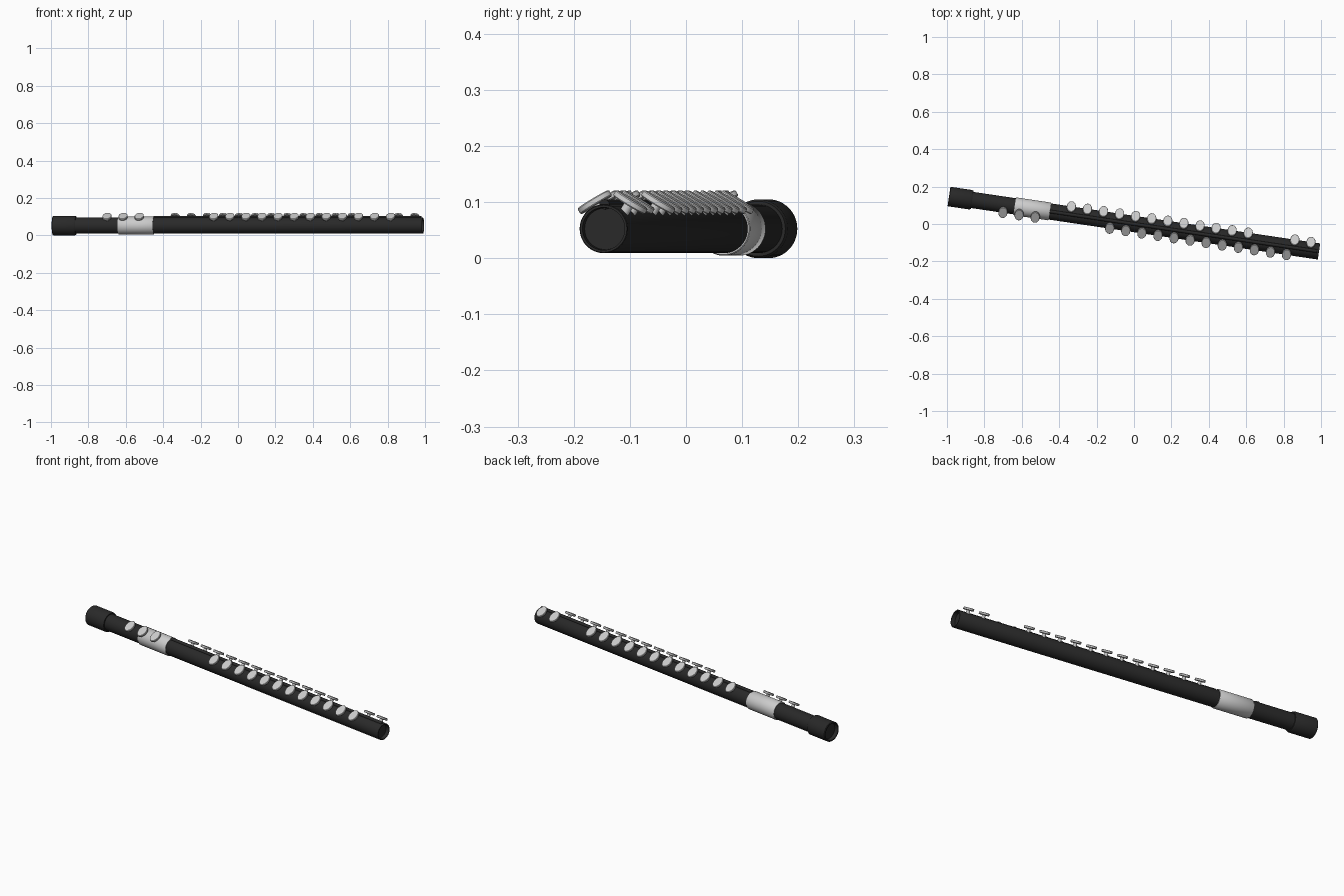
import bpy, bmesh, math
from mathutils import Matrix, Vector

if "Cube" in bpy.data.objects:
    bpy.data.objects.remove(bpy.data.objects["Cube"])

CZ = 0.0525                                   # height of the tube axis
TURN = Matrix.Rotation(math.radians(-8.45), 4, 'Z')
ALONG = Matrix.Rotation(math.radians(90), 4, 'Y')


def material(name, v):
    m = bpy.data.materials.new(name)
    m.diffuse_color = (v, v, v, 1)
    m.use_nodes = True
    m.node_tree.nodes["Principled BSDF"].inputs["Base Color"].default_value = m.diffuse_color
    return m


BLACK = material("black_wood", 0.022)
SILVER = material("silver", 0.6)


def lathe(name, profile, matrix, mat, sides=48):
    """Revolve (radius, height) points about z; radius 0 closes the end."""
    bm = bmesh.new()
    rings = []
    for r, h in profile:
        if r == 0:
            rings.append([bm.verts.new((0, 0, h))] * sides)
        else:
            rings.append([bm.verts.new((r * math.cos(a), r * math.sin(a), h))
                          for a in (2 * math.pi * i / sides for i in range(sides))])
    for lo, hi in zip(rings, rings[1:]):
        for i in range(sides):
            j = (i + 1) % sides
            quad = list(dict.fromkeys((lo[i], lo[j], hi[j], hi[i])))
            bm.faces.new(quad)
    bmesh.ops.recalc_face_normals(bm, faces=bm.faces)
    me = bpy.data.meshes.new(name)
    bm.to_mesh(me)
    bm.free()
    me.materials.append(mat)
    ob = bpy.data.objects.new(name, me)
    bpy.context.collection.objects.link(ob)
    ob.matrix_world = TURN @ matrix
    bpy.ops.object.select_all(action='DESELECT')
    ob.select_set(True)
    bpy.context.view_layer.objects.active = ob
    bpy.ops.object.shade_smooth_by_angle(angle=math.radians(35))
    return ob


AXIS = Matrix.Translation((0, 0, CZ)) @ ALONG

# Tube sections, with recessed open ends
lathe("end_cap", [(0, -0.98), (0.043, -0.98), (0.045, -1.0), (0.050, -1.0), (0.0525, -0.997),
                  (0.0525, -0.882), (0.049, -0.875), (0, -0.875)], AXIS, BLACK)
lathe("neck", [(0, -0.89), (0.0435, -0.89), (0.0435, -0.63), (0, -0.63)], AXIS, BLACK)
lathe("metal_sleeve", [(0, -0.645), (0.046, -0.645), (0.048, -0.642),
                       (0.048, -0.458), (0.046, -0.455), (0, -0.455)], AXIS, SILVER)
lathe("body", [(0, -0.47), (0.0435, -0.47), (0.0435, 0.997), (0.042, 1.0),
               (0.038, 1.0), (0.037, 0.98), (0, 0.98)], AXIS, BLACK)

# Long rod between the two key rows
lathe("key_rod", [(0, -0.455), (0.009, -0.455), (0.009, 0.99), (0, 0.99)],
      Matrix.Translation((0, 0, 0.096)) @ ALONG, BLACK, 16)


# Keys: oval pad on a short stem, leaning outward
def key(name, s, side):
    place = (Matrix.Translation((s, side * 0.041, 0.1))
             @ Matrix.Rotation(math.radians(-31 * side), 4, 'X'))
    oval = Matrix.Diagonal((0.74, 1, 1, 1))
    lathe(name + "_pad", [(0, -0.006), (0.031, -0.006), (0.033, -0.004),
                          (0.033, 0.004), (0.031, 0.006), (0, 0.006)],
          place @ oval, SILVER, 32)
    lathe(name + "_stem", [(0, -0.026), (0.009, -0.026), (0.009, -0.004), (0, -0.004)],
          place, SILVER, 16)


STEP = 0.0869
front = [-0.702 + 0.087 * i for i in range(3)] + [-0.125 + STEP * i for i in range(12)]
back = [-0.345 + STEP * i for i in range(12)] + [0.863, 0.950]
for i, s in enumerate(front):
    key(f"front_key_{i + 1}", s, -1)
for i, s in enumerate(back):
    key(f"back_key_{i + 1}", s, 1)
